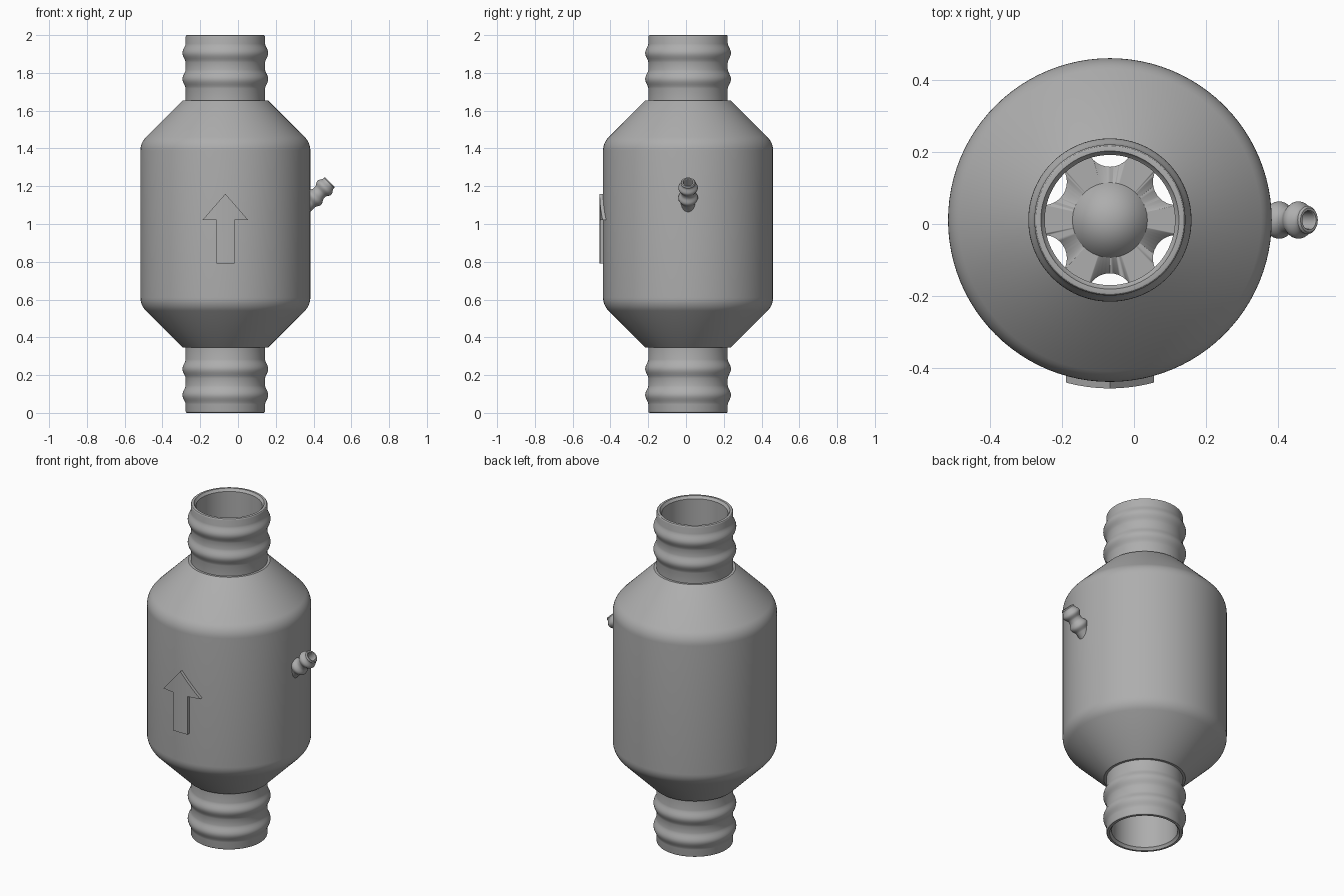
import bpy, bmesh
from math import sin, cos, pi, radians, sqrt
from mathutils import Matrix, Vector

if "Cube" in bpy.data.objects:
    bpy.data.objects.remove(bpy.data.objects["Cube"])

CX, CY = -0.067, 0.011          # axis of the body
R = 0.45                        # body radius

grey = bpy.data.materials.new("plain_grey")
grey.use_nodes = True
colour = (0.42, 0.42, 0.42, 1)
grey.diffuse_color = colour
grey.node_tree.nodes["Principled BSDF"].inputs["Base Color"].default_value = colour


def finish(name, bm, matrix=Matrix(), angle=30):
    bmesh.ops.recalc_face_normals(bm, faces=bm.faces)
    mesh = bpy.data.meshes.new(name)
    bm.to_mesh(mesh)
    bm.free()
    mesh.materials.append(grey)
    obj = bpy.data.objects.new(name, mesh)
    bpy.context.collection.objects.link(obj)
    obj.matrix_world = matrix
    bpy.ops.object.select_all(action='DESELECT')
    obj.select_set(True)
    bpy.context.view_layer.objects.active = obj
    bpy.ops.object.shade_smooth_by_angle(angle=radians(angle))
    return obj


def lathe(name, profile, matrix, segments=96, closed=True):
    """Spin a list of (radius, height) points around the local z axis."""
    bm = bmesh.new()
    verts = [bm.verts.new((r, 0, z)) for r, z in profile]
    pairs = list(zip(verts, verts[1:] + verts[:1]))
    edges = [bm.edges.new(p) for p in (pairs if closed else pairs[:-1])]
    bmesh.ops.spin(bm, geom=verts + edges, cent=(0, 0, 0), axis=(0, 0, 1),
                   angle=2 * pi, steps=segments, use_duplicate=False)
    bmesh.ops.remove_doubles(bm, verts=bm.verts, dist=1e-5)
    return finish(name, bm, matrix)


def bead(radius, centre, half, bulge, steps=10):
    """Rounded ring with soft ends, as profile points."""
    return [(radius + bulge * (0.5 + 0.5 * cos(pi * t)) ** 0.8, centre + half * t)
            for t in (2 * i / steps - 1 for i in range(steps + 1))]


def arc(cr, cz, radius, start, end, steps=6):
    angles = [radians(start + (end - start) * i / steps) for i in range(steps + 1)]
    return [(cr + radius * cos(a), cz + radius * sin(a)) for a in angles]


axis = Matrix.Translation((CX, CY, 1))

# Housing: outer and inner half profiles, mirrored about the middle
outer = arc(R - 0.1, 0.389, 0.1, 0, 45)
outer += [(0.228, 0.652), (0.224, 0.655), (0.21, 0.655)]
outer += bead(0.21, 0.767, 0.05, 0.017) + bead(0.21, 0.905, 0.05, 0.017)
outer += arc(0.202, 0.992, 0.008, 0, 90, 3)
inner = [(0.192, 1.0), (0.188, 0.992), (0.181, 0.985), (0.181, 0.63), (0.41, 0.4)]
half = outer + inner
mirrored = [(r, -z) for r, z in reversed(half)]
lathe("housing", half + mirrored, axis)

# Inner plate with a ring of six round ports
plate = lathe("valve_plate", [(0, 0.02), (0.412, 0.02), (0.412, -0.02), (0, -0.02)],
              axis, closed=False)
bm = bmesh.new()
for i in range(6):
    a = pi / 2 + i * pi / 3
    bmesh.ops.create_cone(bm, cap_ends=True, segments=32, radius1=0.065, radius2=0.065,
                          depth=0.2, matrix=Matrix.Translation((0.213 * cos(a), 0.213 * sin(a), 0)))
cutter = finish("port_cutter", bm, axis)
ports = plate.modifiers.new("ports", 'BOOLEAN')
ports.operation = 'DIFFERENCE'
ports.solver = 'EXACT'
ports.object = cutter
cutter.hide_render = True
cutter.hide_viewport = True

# Pointed flow cone on the plate
lathe("flow_cone", [(0.104, 0.015), (0.104, 0.02), (0, 0.17)], axis, closed=False)

# Side nozzle: a small hollow barbed tube tilted upward
tilt = Matrix.Translation((0.487, CY, 1.222)) @ Matrix.Rotation(radians(45), 4, 'Y')
nozzle = [(0.038, -0.19)] + bead(0.038, -0.118, 0.032, 0.014)
nozzle += bead(0.038, -0.042, 0.03, 0.014)
nozzle += [(0.039, -0.006), (0.034, 0), (0.027, 0), (0.025, -0.003), (0.025, -0.19)]
lathe("side_nozzle", nozzle, tilt, 40)

# Raised arrow wrapped on the front of the body
bm = bmesh.new()
right_side = [(0.048, 0.79), (0.048, 1.02), (0.122, 1.02)]
outline = right_side + [(0, 1.16)] + [(-x, z) for x, z in reversed(right_side)]
bm.faces.new([bm.verts.new((x, 0, z)) for x, z in outline])
for i in range(-7, 8):
    bmesh.ops.bisect_plane(bm, geom=bm.verts[:] + bm.edges[:] + bm.faces[:],
                           plane_co=(i * 0.016, 0, 0), plane_no=(1, 0, 0))
back = bm.verts[:]
ext = bmesh.ops.extrude_face_region(bm, geom=bm.faces[:], use_keep_orig=True)
front = [g for g in ext["geom"] if isinstance(g, bmesh.types.BMVert)]
for group, radius in ((back, R - 0.01), (front, R + 0.018)):
    for v in group:
        v.co.y = -sqrt(radius ** 2 - v.co.x ** 2)
finish("flow_arrow", bm, Matrix.Translation((CX, CY, 0)))
